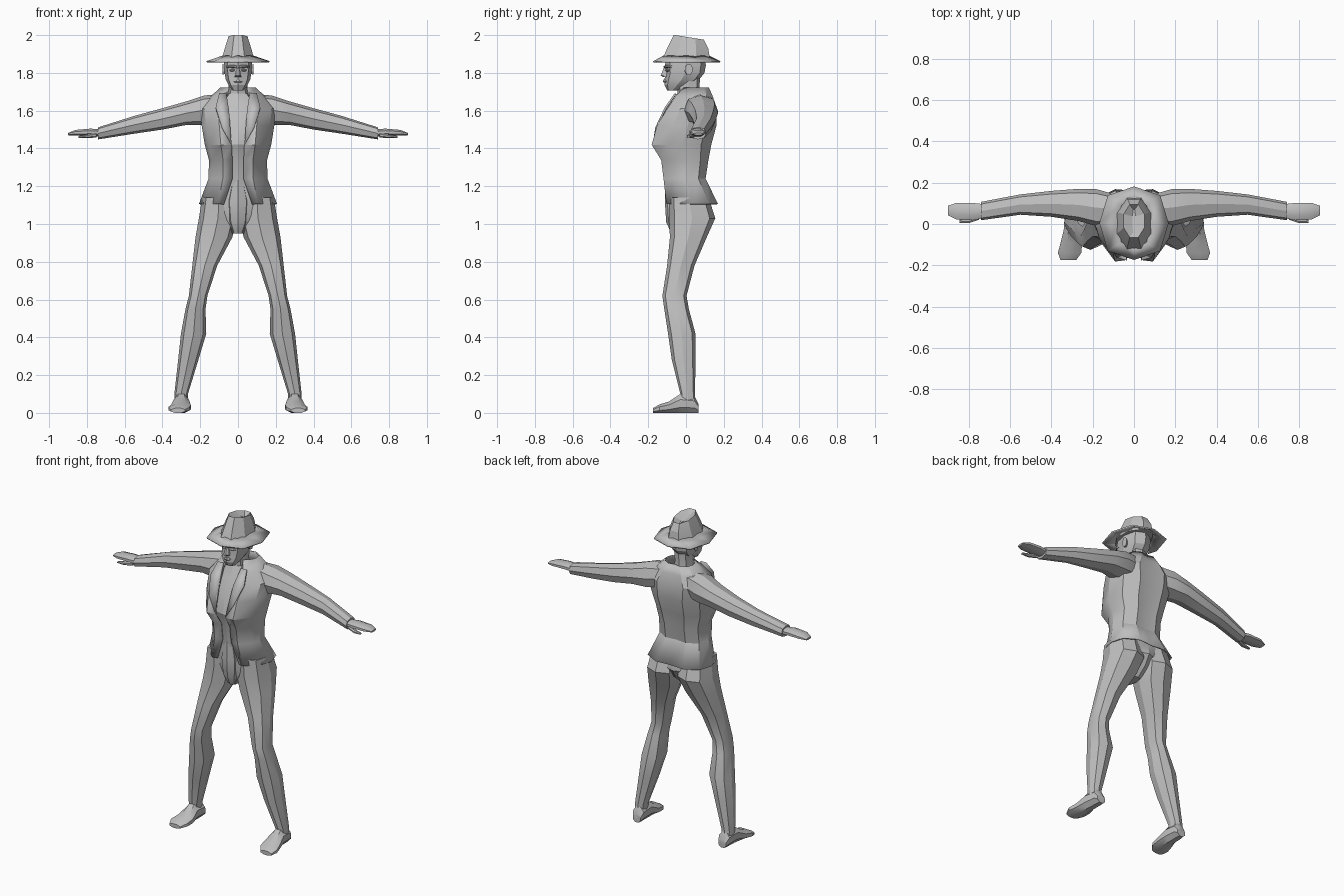
import bpy, bmesh, math

cube = bpy.data.objects.get("Cube")
if cube:
    bpy.data.objects.remove(cube, do_unlink=True)

grey = bpy.data.materials.new("plain_grey")
grey.use_nodes = True
colour = (0.52, 0.52, 0.52, 1)
grey.diffuse_color = colour
grey.node_tree.nodes["Principled BSDF"].inputs["Base Color"].default_value = colour


def finish(name, bm, thick=0, angle=28):
    """Turn a bmesh into a shaded object, with optional thickness."""
    bmesh.ops.recalc_face_normals(bm, faces=bm.faces)
    mesh = bpy.data.meshes.new(name)
    bm.to_mesh(mesh)
    bm.free()
    mesh.materials.append(grey)
    ob = bpy.data.objects.new(name, mesh)
    bpy.context.collection.objects.link(ob)
    if thick:
        mod = ob.modifiers.new("thickness", "SOLIDIFY")
        mod.thickness = thick
        mod.offset = 0
    bpy.ops.object.select_all(action="DESELECT")
    ob.select_set(True)
    bpy.context.view_layer.objects.active = ob
    bpy.ops.object.shade_smooth_by_angle(angle=math.radians(angle))
    return ob


def skin(name, rings, closed=True, caps=True, thick=0, angle=28):
    """Join a list of point rings into a surface."""
    bm = bmesh.new()
    loops = [[bm.verts.new(p) for p in ring] for ring in rings]
    n = len(loops[0])
    for a, b in zip(loops, loops[1:]):
        for i in range(n if closed else n - 1):
            j = (i + 1) % n
            bm.faces.new((a[i], a[j], b[j], b[i]))
    if caps:
        bm.faces.new(loops[0])
        bm.faces.new(loops[-1])
    return finish(name, bm, thick, angle)


def section(axis, pos, u0, u1, v0, v1, side=1, boxy=False, n=8):
    """Faceted cross-section that fills the given bounds."""
    pts = []
    for i in range(n):
        t = 2 * math.pi * (i + (0.5 if boxy else 0)) / n
        c, s = math.cos(t), math.sin(t)
        if boxy:
            c, s = c / math.cos(math.pi / n), s / math.cos(math.pi / n)
        else:
            c = math.copysign(abs(c) ** 0.8, c)
            s = math.copysign(abs(s) ** 0.8, s)
        u = (u0 + u1) / 2 + c * (u1 - u0) / 2
        v = (v0 + v1) / 2 + s * (v1 - v0) / 2
        x, y, z = {"x": (pos, u, v), "y": (u, pos, v), "z": (u, v, pos)}[axis]
        pts.append((side * x, y, z))
    return pts


def loft(name, axis, rows, side=1, boxy=False, angle=28):
    return skin(name, [section(axis, *r, side=side, boxy=boxy) for r in rows], angle=angle)


def column(name, rows, angle=28):
    """Centred upright loft; rows are z, half width, front, back."""
    return loft(name, "z", [(z, -w, w, f, b) for z, w, f, b in rows], angle=angle)


# Limbs, built once per side
for side, word in ((1, "left"), (-1, "right")):
    loft(word + "_trouser_leg", "z", [
        (1.14, .01, .19, -.09, .12), (1.03, .005, .207, -.09, .155),
        (.93, .03, .225, -.085, .11), (.78, .11, .242, -.1, .045),
        (.62, .162, .26, -.125, .003), (.55, .172, .278, -.115, .015),
        (.42, .168, .302, -.095, .05), (.28, .21, .317, -.075, .05),
        (.1, .265, .337, -.03, .048), (.05, .265, .337, -.03, .05)], side)
    loft(word + "_shoe", "y", [
        (.065, .27, .325, 0, .05), (.045, .262, .335, 0, .09),
        (-.03, .26, .34, 0, .1), (-.09, .25, .355, 0, .06),
        (-.14, .255, .368, 0, .045), (-.175, .28, .355, 0, .025)], side, True)
    loft(word + "_sleeve", "x", [
        (.08, .01, .14, 1.54, 1.69), (.18, -.01, .168, 1.525, 1.68),
        (.27, .015, .17, 1.525, 1.65), (.4, .035, .16, 1.5, 1.613),
        (.55, .045, .143, 1.478, 1.572), (.74, .018, .107, 1.448, 1.512)], side)
    loft(word + "_hand", "x", [
        (.72, .03, .095, 1.462, 1.5), (.78, .018, .102, 1.467, 1.505),
        (.86, .022, .102, 1.468, 1.498), (.9, .042, .088, 1.47, 1.482)], side, True)
    loft(word + "_thumb", "x", [
        (.75, .02, .05, 1.458, 1.482), (.8, .004, .03, 1.454, 1.474),
        (.845, .006, .022, 1.456, 1.466)], side, True)
    # Folded lapel lying on the chest
    bm = bmesh.new()
    lapel = ((.036, -.172, 1.42), (.085, -.158, 1.51), (.118, -.108, 1.615),
             (.1, -.055, 1.69), (.062, -.055, 1.69), (.048, -.112, 1.6))
    bm.faces.new([bm.verts.new((side * x, y, z)) for x, y, z in lapel])
    bmesh.ops.triangulate(bm, faces=bm.faces)
    finish(word + "_lapel", bm, .01)
    # Facial features in pairs
    loft(word + "_ear", "x", [
        (.066, -.008, .022, 1.795, 1.84), (.083, -.004, .034, 1.79, 1.848)], side, True)
    loft(word + "_brow", "x", [
        (.006, -.119, -.09, 1.824, 1.84), (.04, -.112, -.08, 1.828, 1.842),
        (.062, -.082, -.05, 1.826, 1.838)], side, True)
    loft(word + "_eye", "x", [
        (.016, -.11, -.09, 1.812, 1.818), (.03, -.108, -.08, 1.806, 1.821),
        (.046, -.094, -.07, 1.811, 1.817)], side, True)

# Hips with the trouser front
column("trouser_hips", [
    (.95, .03, -.075, .04), (1, .06, -.093, .1), (1.06, .12, -.1, .135),
    (1.13, .165, -.1, .125), (1.25, .135, -.1, .085)])
column("trouser_front", [
    (.955, .028, -.08, 0), (1.01, .05, -.105, 0),
    (1.12, .06, -.112, 0), (1.25, .03, -.108, 0)])

# Shirt and neck
column("shirt", [
    (1.2, .125, -.105, .08), (1.34, .125, -.12, .09), (1.42, .14, -.152, .1),
    (1.53, .15, -.128, .12), (1.62, .12, -.078, .12), (1.69, .06, -.048, .08)])
column("neck", [(1.64, .058, -.045, .08), (1.71, .05, -.045, .07), (1.78, .052, -.05, .075)])

# Open jacket: flared hem, waist, bust, shoulders, raised collar
outline = ((.52, 0), (.88, .27), (1, .52), (.88, .83), (.45, 1))
jacket = []
for z, w, front, back, gap in (
        (1.105, .203, -.1, .165, .075), (1.24, .152, -.115, .1, .03),
        (1.34, .15, -.128, .115, .03), (1.42, .172, -.178, .13, .034),
        (1.52, .188, -.15, .157, .045), (1.61, .2, -.095, .157, .055),
        (1.67, .145, -.055, .14, .06), (1.72, .09, -.01, .118, .05)):
    half = [(gap, front + .008, z)]
    half += [(w * u, front + (back - front) * v, z) for u, v in outline]
    jacket.append(half + [(0, back - .008, z)] + [(-x, y, h) for x, y, h in reversed(half)])
skin("jacket", jacket, closed=False, caps=False, thick=.008)

# Head
column("head", [
    (1.708, .03, -.1, -.04), (1.735, .05, -.114, .02), (1.765, .065, -.114, .07),
    (1.8, .071, -.108, .098), (1.84, .075, -.112, .105), (1.9, .07, -.1, .1)], angle=22)
loft("nose", "z", [
    (1.778, -.018, .018, -.122, -.09), (1.787, -.016, .016, -.134, -.09),
    (1.83, -.008, .008, -.116, -.09)], boxy=True)
loft("lips", "z", [
    (1.748, -.016, .016, -.118, -.09), (1.755, -.024, .024, -.122, -.09),
    (1.764, -.014, .014, -.12, -.09)], boxy=True)

# Hat crown with a lengthwise dent, sloping to the back
crown = [section("z", z, -w, w, f, b, boxy=True) for z, w, f, b in (
    (1.872, .086, -.125, .127), (1.93, .07, -.1, .118),
    (1.985, .05, -.065, .095), (1.965, .008, -.04, .07))]
for k in (2, 3):
    crown[k] = [(x, y, z + .006 - .16 * y - (.012 if abs(y) > .06 and abs(x) < .01 else 0))
                for x, y, z in crown[k]]
skin("hat_crown", crown, angle=15)

# Hat brim, dipping outwards
brim = [section("z", z, -w, w, f, b) for z, w, f, b in (
    (1.888, .08, -.118, .12), (1.858, .166, -.172, .18))]
skin("hat_brim", brim, caps=False, thick=.008, angle=15)
